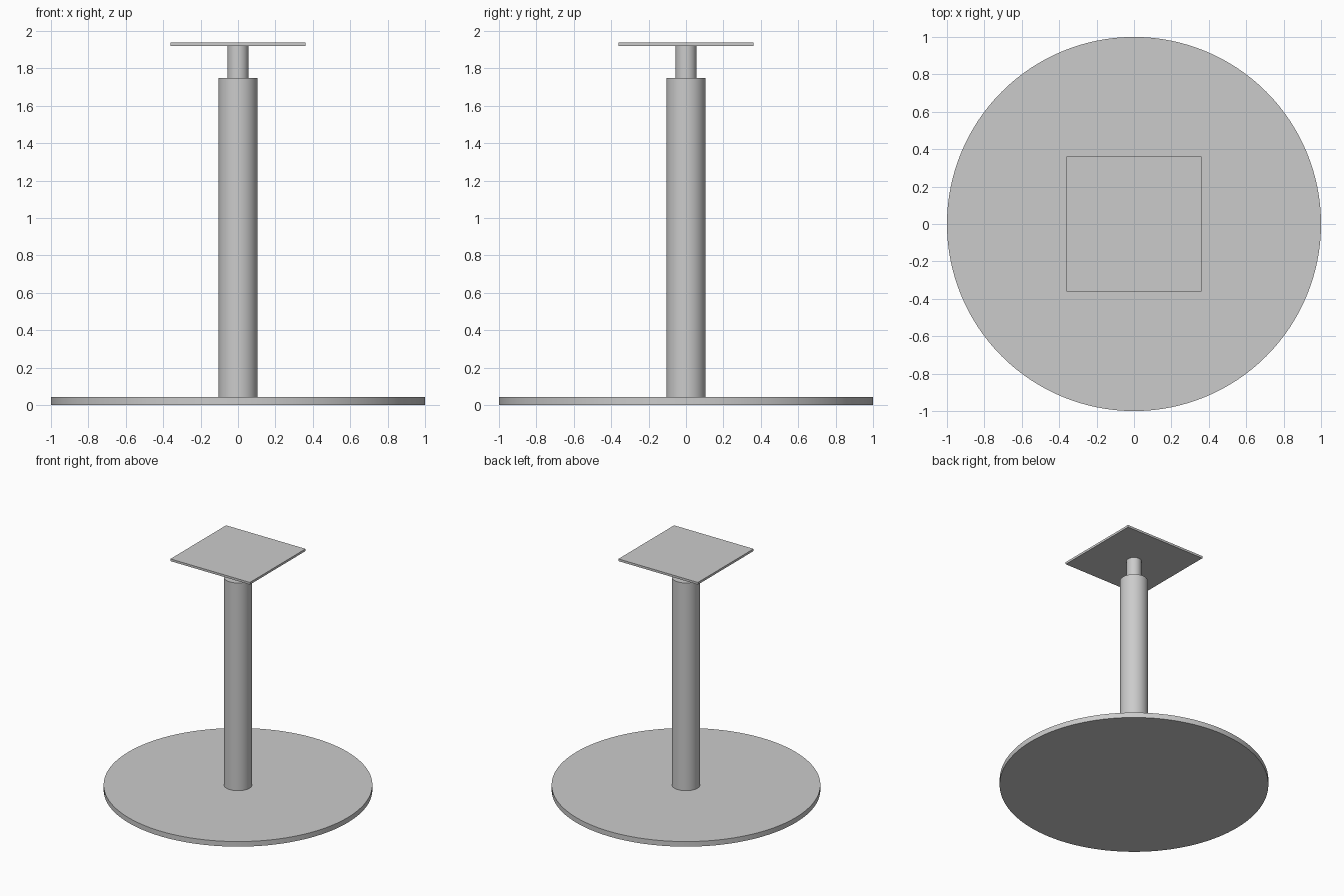
import bpy
from math import radians

if "Cube" in bpy.data.objects:
    bpy.data.objects.remove(bpy.data.objects["Cube"])


def cylinder(name, radius, z0, z1, sides):
    bpy.ops.mesh.primitive_cylinder_add(vertices=sides, radius=radius, depth=z1 - z0,
                                        location=(0, 0, (z0 + z1) / 2))
    ob = bpy.context.object
    ob.name = name
    bpy.ops.object.shade_smooth_by_angle(angle=radians(30))
    return ob


# Round floor plate, outer tube and inner post
cylinder("base_disc", 1.0, 0.0, 0.042, 128)
cylinder("column", 0.105, 0.042, 1.748, 64)
cylinder("inner_post", 0.056, 1.748, 1.92, 48)

# Square mounting plate
bpy.ops.mesh.primitive_cube_add(size=1, location=(0, 0, 1.929))
plate = bpy.context.object
plate.name = "top_plate"
plate.scale = (0.722, 0.722, 0.018)
bpy.ops.object.transform_apply(location=False, rotation=False, scale=True)
